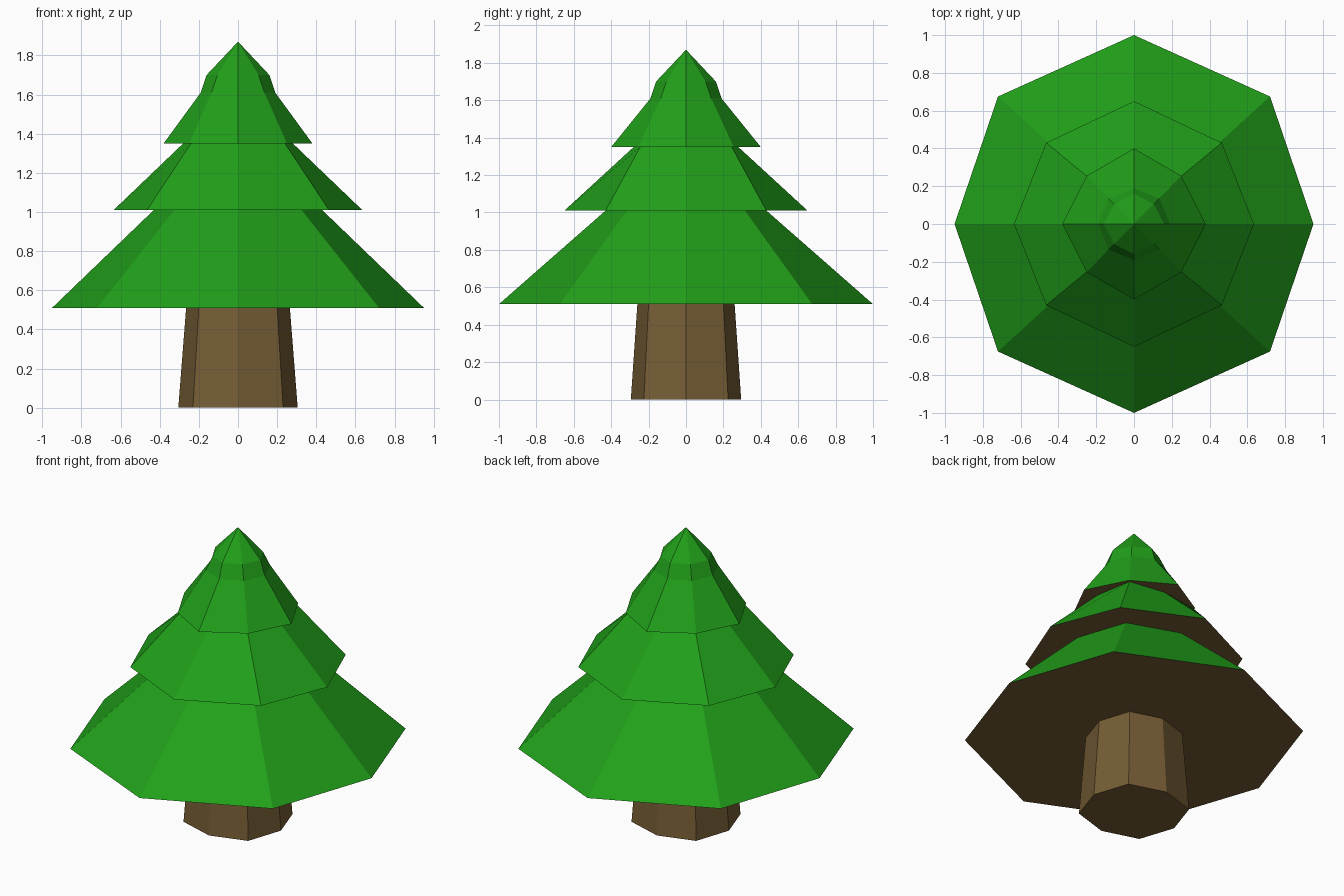
import bpy

if "Cube" in bpy.data.objects:
    bpy.data.objects.remove(bpy.data.objects["Cube"])


def material(name, rgb):
    m = bpy.data.materials.new(name)
    m.diffuse_color = (*rgb, 1)
    m.use_nodes = True
    m.node_tree.nodes["Principled BSDF"].inputs["Base Color"].default_value = m.diffuse_color
    return m


def octagon(z, x, y, dx, dy):
    # axis corners at x and y, diagonal corners at (dx, dy)
    return [(x, 0, z), (dx, dy, z), (0, y, z), (-dx, dy, z),
            (-x, 0, z), (-dx, -dy, z), (0, -y, z), (dx, -dy, z)]


def loft(name, rings, mats, apex=None, base=False):
    verts = [v for r in rings for v in octagon(*r)]
    faces, slots = [], []
    for k in range(len(rings) - 1):
        flat = rings[k][0] == rings[k + 1][0]
        for i in range(8):
            j = (i + 1) % 8
            a, b = 8 * k, 8 * k + 8
            faces.append((a + i, a + j, b + j, b + i))
            slots.append(1 if flat else 0)
    if apex is not None:
        top = len(verts) - 8
        verts.append((0, 0, apex))
        for i in range(8):
            faces.append((top + i, top + (i + 1) % 8, top + 8))
            slots.append(0)
    if base:
        faces.append(tuple(reversed(range(8))))
        slots.append(0)
    me = bpy.data.meshes.new(name)
    me.from_pydata(verts, [], faces)
    for m in mats:
        me.materials.append(m)
    for p, s in zip(me.polygons, slots):
        p.material_index = s
    ob = bpy.data.objects.new(name, me)
    bpy.context.collection.objects.link(ob)
    return ob


green = material("needles", (0.015, 0.35, 0.01))
brown = material("bark", (0.18, 0.11, 0.035))

# tapered trunk
trunk_top = (0.51, 0.265, 0.26, 0.20, 0.20)
loft("trunk", [(0, 0.305, 0.295, 0.23, 0.225), trunk_top], [brown], base=True)

# three stepped tiers with brown undersides, ending in a pointed cap
loft("foliage", [
    trunk_top,
    (0.51, 0.95, 1.00, 0.72, 0.675),
    (1.01, 0.43, 0.43, 0.325, 0.315),
    (1.01, 0.635, 0.65, 0.465, 0.43),
    (1.35, 0.28, 0.28, 0.24, 0.245),
    (1.35, 0.38, 0.40, 0.25, 0.255),
    (1.61, 0.19, 0.19, 0.135, 0.135),
    (1.70, 0.16, 0.16, 0.105, 0.105),
], [green, brown], apex=1.87)
